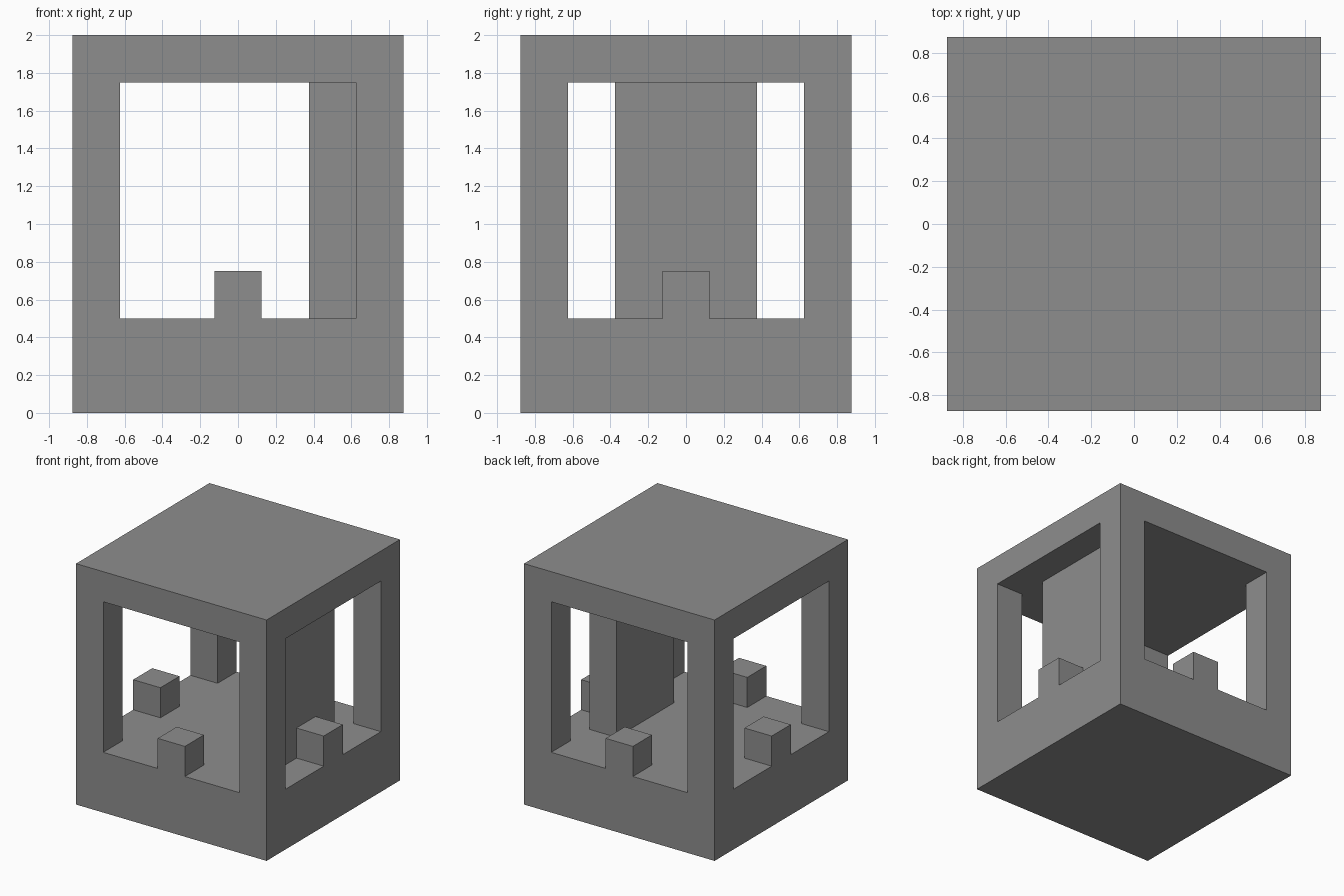
import bpy

default = bpy.data.objects.get("Cube")
if default:
    bpy.data.objects.remove(default, do_unlink=True)

WIDTH = 1.75      # footprint
HEIGHT = 2.0
POST = 0.25       # post, block and roof thickness
FLOOR = 0.5
CEILING = HEIGHT - POST

grey = bpy.data.materials.new("plain_grey")
grey.use_nodes = True
colour = (0.27, 0.27, 0.27, 1)
grey.diffuse_color = colour
grey.node_tree.nodes["Principled BSDF"].inputs["Base Color"].default_value = colour


def box(name, x, y, bottom, top, width, depth):
    """Add a box given its centre in plan, its heights and its plan size."""
    bpy.ops.mesh.primitive_cube_add(size=1, location=(x, y, (bottom + top) / 2))
    obj = bpy.context.object
    obj.name = name
    obj.scale = (width, depth, top - bottom)
    bpy.ops.object.transform_apply(location=False, rotation=False, scale=True)
    obj.data.materials.append(grey)
    return obj


def cut(target, cutter):
    """Cut an opening through the target and discard the cutter."""
    cutter.hide_render = True
    mod = target.modifiers.new("opening", 'BOOLEAN')
    mod.operation = 'DIFFERENCE'
    mod.solver = 'EXACT'
    mod.object = cutter
    bpy.context.view_layer.objects.active = target
    bpy.ops.object.modifier_apply(modifier=mod.name)
    bpy.data.objects.remove(cutter, do_unlink=True)


# Solid base, roof and corner posts, opened through both directions
frame = box("frame", 0, 0, 0, HEIGHT, WIDTH, WIDTH)
opening = WIDTH - 2 * POST
cut(frame, box("opening_cutter_y", 0, 0, FLOOR, CEILING, opening, WIDTH + 1))
cut(frame, box("opening_cutter_x", 0, 0, FLOOR, CEILING, WIDTH + 1, opening))

# Inner wall slab standing behind the left opening
box("inner_wall", 0.5, 0, FLOOR, CEILING, POST, 0.75)

# One small block on the middle of each sill
edge = (WIDTH - POST) / 2
for side, x, y in (("front", 0, -1), ("back", 0, 1), ("left", 1, 0), ("right", -1, 0)):
    box(side + "_sill_block", x * edge, y * edge, FLOOR, FLOOR + POST, POST, POST)
